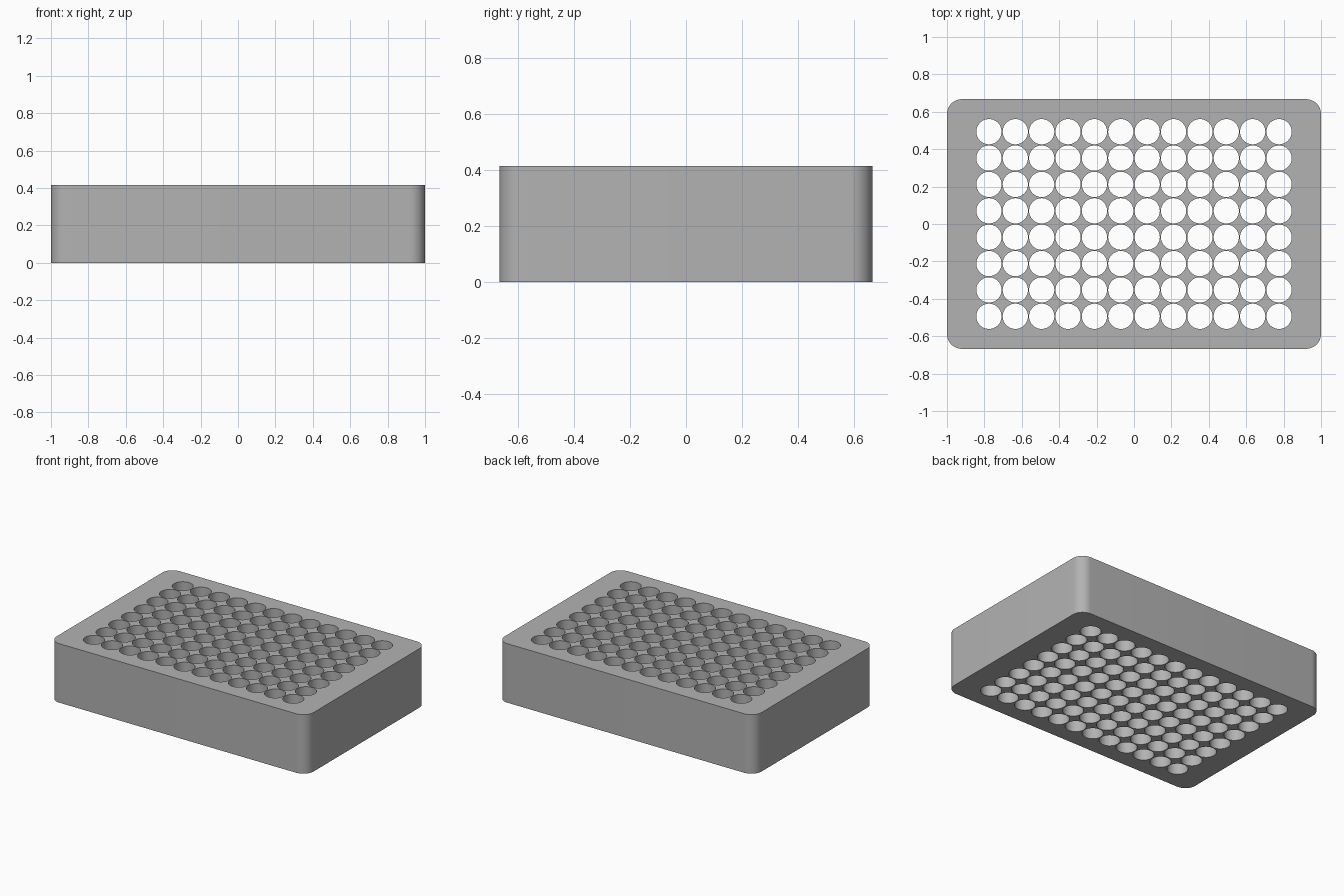
import bpy
import bmesh
from math import cos, sin, pi, radians

WIDTH, DEPTH, HEIGHT = 2.0, 1.335, 0.415
CORNER = 0.08
COLS, ROWS, PITCH, HOLE = 12, 8, 0.141, 0.0675

cube = bpy.data.objects.get("Cube")
if cube:
    bpy.data.objects.remove(cube)


def arc(cx, cy, radius, start, sweep, count):
    """Points along a circular arc."""
    return [(cx + radius * cos(start + sweep * i / count),
             cy + radius * sin(start + sweep * i / count))
            for i in range(count + 1)]


def add_loop(curve, points):
    """Add a closed outline to a flat curve."""
    spline = curve.splines.new("POLY")
    spline.points.add(len(points) - 1)
    for point, (x, y) in zip(spline.points, points):
        point.co = (x, y, 0, 1)
    spline.use_cyclic_u = True


# Flat profile: rounded rectangle pierced by a grid of round holes
profile = bpy.data.curves.new("rack_profile", "CURVE")
profile.dimensions = "2D"
profile.fill_mode = "BOTH"
profile.extrude = HEIGHT / 2

outline = []
for k, (sx, sy) in enumerate([(1, 1), (-1, 1), (-1, -1), (1, -1)]):
    outline += arc(sx * (WIDTH / 2 - CORNER), sy * (DEPTH / 2 - CORNER),
                   CORNER, k * pi / 2, pi / 2, 12)
add_loop(profile, outline)

for col in range(COLS):
    for row in range(ROWS):
        cx = (col - (COLS - 1) / 2) * PITCH
        cy = (row - (ROWS - 1) / 2) * PITCH
        add_loop(profile, arc(cx, cy, HOLE, 0, 2 * pi, 48)[:-1])

# Turn the extruded profile into the solid block
helper = bpy.data.objects.new("profile_helper", profile)
bpy.context.collection.objects.link(helper)
bpy.context.view_layer.update()
graph = bpy.context.evaluated_depsgraph_get()
mesh = bpy.data.meshes.new_from_object(helper.evaluated_get(graph))
bpy.data.objects.remove(helper)

bm = bmesh.new()
bm.from_mesh(mesh)
bmesh.ops.remove_doubles(bm, verts=bm.verts, dist=0.0001)
bmesh.ops.translate(bm, verts=bm.verts, vec=(0, 0, HEIGHT / 2))
bmesh.ops.recalc_face_normals(bm, faces=bm.faces)
bm.to_mesh(mesh)
bm.free()

rack = bpy.data.objects.new("tube_rack_block", mesh)
bpy.context.collection.objects.link(rack)

# Plain grey plastic
grey = bpy.data.materials.new("grey_plastic")
grey.use_nodes = True
colour = (0.45, 0.45, 0.45, 1)
grey.diffuse_color = colour
grey.node_tree.nodes["Principled BSDF"].inputs["Base Color"].default_value = colour
mesh.materials.clear()
mesh.materials.append(grey)

# Smooth walls with crisp rims
bpy.ops.object.select_all(action="DESELECT")
rack.select_set(True)
bpy.context.view_layer.objects.active = rack
bpy.ops.object.shade_smooth_by_angle(angle=radians(30))
